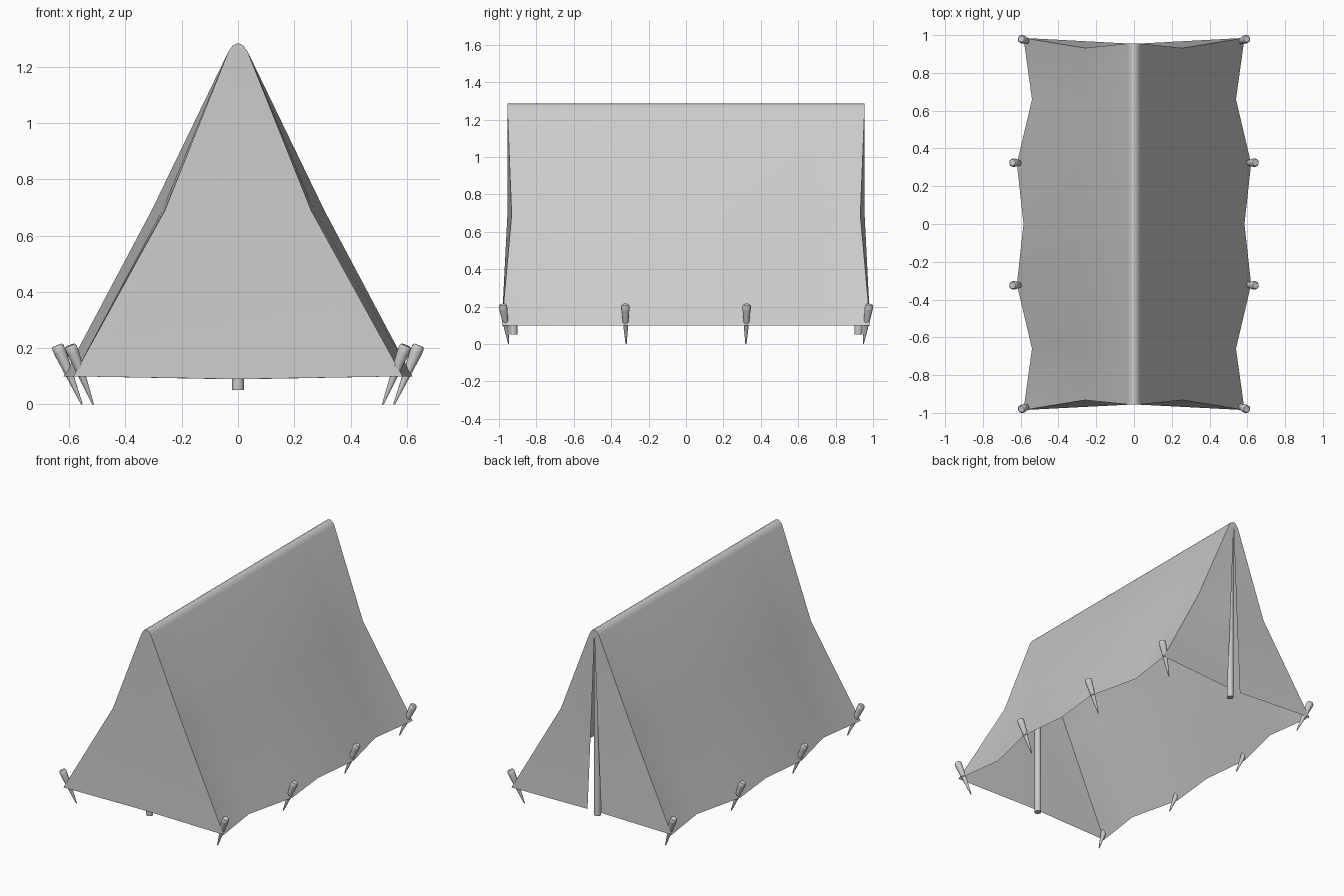
import bpy, bmesh, math
from mathutils import Vector

if "Cube" in bpy.data.objects:
    bpy.data.objects.remove(bpy.data.objects["Cube"])

# One plain grey for everything
grey = bpy.data.materials.new("canvas_grey")
grey.use_nodes = True
COLOUR = (0.6, 0.6, 0.6, 1)
grey.diffuse_color = COLOUR
grey.node_tree.nodes["Principled BSDF"].inputs["Base Color"].default_value = COLOUR


def finish(name, bm, angle):
    mesh = bpy.data.meshes.new(name)
    bm.to_mesh(mesh)
    bm.free()
    mesh.materials.append(grey)
    obj = bpy.data.objects.new(name, mesh)
    bpy.context.collection.objects.link(obj)
    bpy.ops.object.select_all(action="DESELECT")
    obj.select_set(True)
    bpy.context.view_layer.objects.active = obj
    bpy.ops.object.shade_smooth_by_angle(angle=math.radians(angle))
    return obj


def grid(bm, rows):
    """Join rows of points into a sheet of quads."""
    verts = [[bm.verts.new(p) for p in row] for row in rows]
    for a, b in zip(verts, verts[1:]):
        for i in range(len(a) - 1):
            bm.faces.new((a[i], b[i], b[i + 1], a[i + 1]))


# Cross-section of the cloth: (y, half width at mid height, half width at hem)
HALF = [(0.66, 0.27, 0.54), (0.32, 0.307, 0.62)]
END = [(0, 0.955, 1.285), (0.018, 0.955, 1.277), (0.034, 0.955, 1.255),
       (0.26, 0.932, 0.69), (0.585, 0.985, 0.10)]


def section(y, mid, hem):
    half = [(x, y, z) for x, _, z in END[:3]] + [(mid, y, 0.69), (hem, y, 0.10)]
    return mirrored(half)


def mirrored(half):
    return [(-x, y, z) for x, y, z in reversed(half[1:])] + list(half)


# Roof sheet with a scalloped hem
back_row = mirrored(END)
front_row = [(x, -y, z) for x, y, z in back_row]
rows = [front_row]
rows += [section(-y, m, h) for y, m, h in HALF]
rows.append(section(0, 0.29, 0.585))
rows += [section(y, m, h) for y, m, h in reversed(HALF)]
rows.append(back_row)
bm = bmesh.new()
grid(bm, rows)
bmesh.ops.recalc_face_normals(bm, faces=bm.faces)
finish("roof_cloth", bm, 50)


# End walls: a closed front, and a back that parts into two flaps
def end_wall(name, side, sx, gap):
    edge = [(sx * x, side * y, z) for x, y, z in END[1:]]
    slit_top, floor = 1.2, 0.09
    inner = []
    for z in (1.285, 1.255, 0.69, floor):
        opening = gap * max(0, slit_top - z) / (slit_top - floor)
        inner.append((sx * opening, side * 0.955, z))
    return inner, edge


for name, side, gap in (("front_wall", -1, 0), ("back_flap", 1, 0.05)):
    bm = bmesh.new()
    for sx in (-1, 1):
        grid(bm, end_wall(name, side, sx, gap))
    bmesh.ops.remove_doubles(bm, verts=bm.verts, dist=0.0001)
    bmesh.ops.recalc_face_normals(bm, faces=bm.faces)
    finish(name, bm, 40)


def rod(name, top, bottom, profile, sides):
    """Turn (fraction along, radius) pairs around the line top-bottom."""
    top, bottom = Vector(top), Vector(bottom)
    turn = (bottom - top).to_track_quat("Z", "Y")
    length = (bottom - top).length
    bm = bmesh.new()
    rings = []
    for t, r in profile:
        ring = []
        for i in range(sides):
            a = math.tau * i / sides
            p = Vector((r * math.cos(a), r * math.sin(a), t * length))
            ring.append(bm.verts.new(top + turn @ p))
        rings.append(ring)
    for a, b in zip(rings, rings[1:]):
        for i in range(sides):
            j = (i + 1) % sides
            bm.faces.new((a[i], a[j], b[j], b[i]))
    bm.faces.new(rings[0])
    bm.faces.new(rings[-1])
    bmesh.ops.recalc_face_normals(bm, faces=bm.faces)
    finish(name, bm, 40)


# Upright poles inside each end
for name, side in (("front_pole", -1), ("back_pole", 1)):
    y = side * 0.922
    rod(name, (0, y, 1.25), (0, y, 0.052), [(0, 0.02), (1, 0.021)], 16)

# Tapered pegs, leaning outward along both hems
PEG = [(0, 0.017), (0.03, 0.022), (0.12, 0.022), (1, 0.003)]
for sx, lr in ((-1, "right"), (1, "left")):
    for sy, fb in ((-1, "front"), (1, "back")):
        rod(f"{fb}_{lr}_corner_peg", (sx * 0.597, sy * 0.98, 0.21),
            (sx * 0.515, sy * 0.948, 0), PEG, 12)
        rod(f"{fb}_{lr}_middle_peg", (sx * 0.643, sy * 0.325, 0.21),
            (sx * 0.555, sy * 0.32, 0), PEG, 12)
